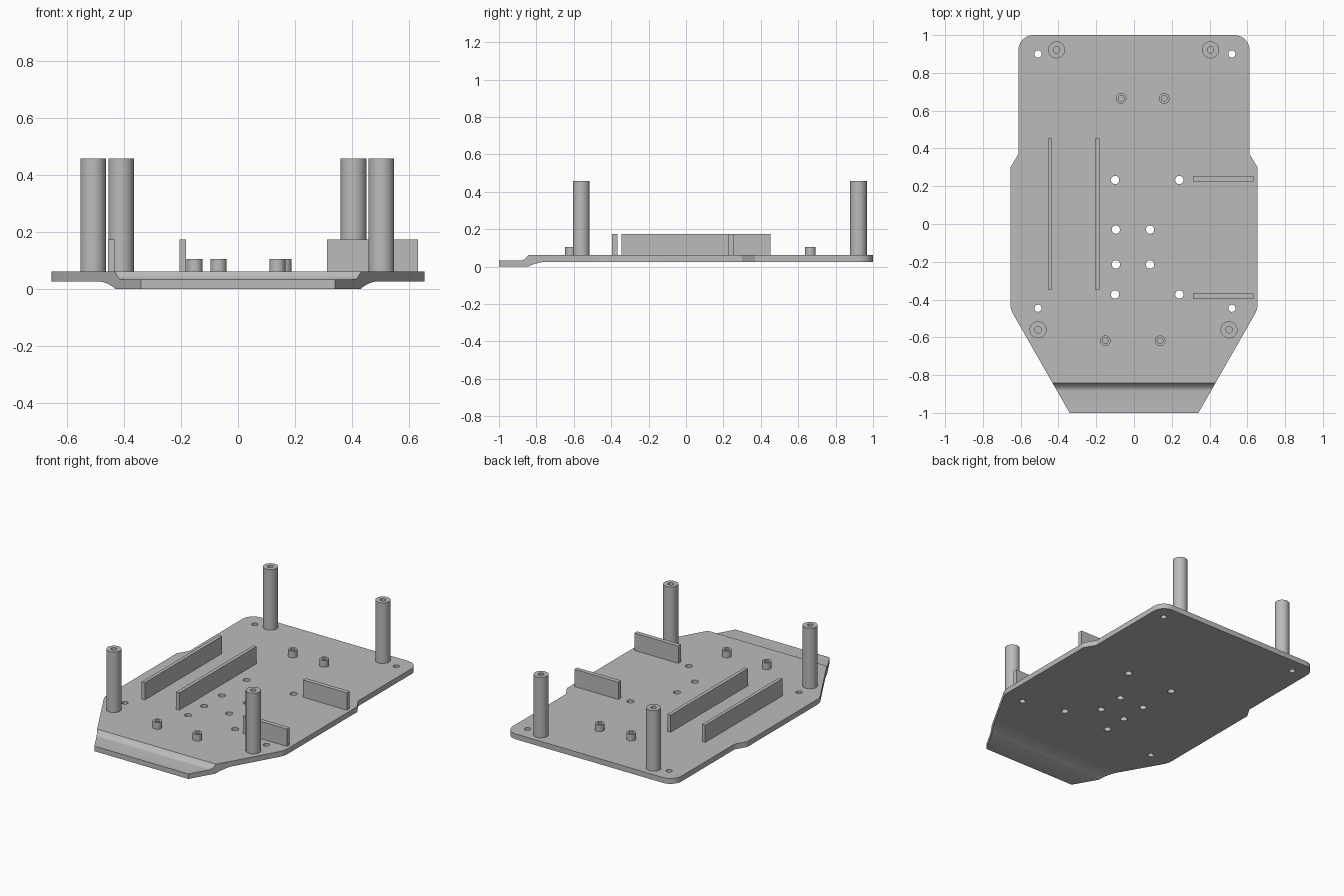
import bpy, bmesh, math
from mathutils import Vector

cube = bpy.data.objects.get("Cube")
if cube:
    bpy.data.objects.remove(cube)

grey = bpy.data.materials.new("plain grey")
grey.use_nodes = True
colour = (0.5, 0.5, 0.5, 1)
grey.diffuse_color = colour
grey.node_tree.nodes["Principled BSDF"].inputs["Base Color"].default_value = colour

TOP, UNDER, LIP = 0.061, 0.026, 0.033


def finish(name, bm, smooth=True):
    bmesh.ops.recalc_face_normals(bm, faces=bm.faces)
    mesh = bpy.data.meshes.new(name)
    bm.to_mesh(mesh)
    bm.free()
    mesh.materials.append(grey)
    ob = bpy.data.objects.new(name, mesh)
    bpy.context.collection.objects.link(ob)
    select(ob)
    if smooth:
        bpy.ops.object.shade_smooth_by_angle(angle=math.radians(30))
    return ob


def select(ob):
    bpy.ops.object.select_all(action='DESELECT')
    ob.select_set(True)
    bpy.context.view_layer.objects.active = ob


def prism(bm, points, offset):
    """Extrude a closed loop of 3D points by an offset."""
    face = bm.faces.new([bm.verts.new(p) for p in points])
    ext = bmesh.ops.extrude_face_region(bm, geom=[face], use_keep_orig=True)
    verts = [v for v in ext["geom"] if isinstance(v, bmesh.types.BMVert)]
    bmesh.ops.translate(bm, verts=verts, vec=Vector(offset))


def circle(x, y, r, z, n=32):
    return [(x + r * math.cos(2 * math.pi * i / n),
             y + r * math.sin(2 * math.pi * i / n), z) for i in range(n)]


def boolean(ob, cutter, operation):
    mod = ob.modifiers.new(operation, 'BOOLEAN')
    mod.object, mod.operation, mod.solver = cutter, operation, 'EXACT'
    select(ob)
    bpy.ops.object.modifier_apply(modifier=mod.name)
    bpy.data.objects.remove(cutter)


def tube(name, x, y, r, bore, z1):
    """Standoff with an open bore."""
    bm = bmesh.new()
    rings = [[bm.verts.new(p) for p in circle(x, y, rad, z)]
             for rad, z in ((bore, TOP), (bore, z1), (r, z1), (r, TOP))]
    n = len(rings[0])
    for k in range(4):
        a, b = rings[k], rings[(k + 1) % 4]
        for i in range(n):
            j = (i + 1) % n
            bm.faces.new((a[i], a[j], b[j], b[i]))
    finish(name, bm)


def wall(name, x0, x1, y0, y1):
    bm = bmesh.new()
    z = TOP - 0.002
    prism(bm, [(x0, y0, z), (x1, y0, z), (x1, y1, z), (x0, y1, z)],
          (0, 0, 0.174 - z))
    finish(name, bm, False)


# Base plate: side profile with a stepped front lip, swept across the width
steps = [i / 8 for i in range(9)]
under = [(-0.845 + 0.105 * t, UNDER * (1 - (1 - t) ** 2)) for t in steps]
over = [(-0.843 - 0.04 * t, LIP + (TOP - LIP) * (1 - t) ** 2) for t in steps]
profile = [(-1, 0)] + under + [(1, UNDER), (1, TOP)] + over + [(-1, LIP)]
bm = bmesh.new()
prism(bm, [(-0.8, y, z) for y, z in profile], (1.6, 0, 0))
plate = finish("base_plate", bm, False)

# Plate outline: tapered nose, wide middle, rounded rear corners
half = [(0.341, -1), (0.64, -0.477), (0.65, -0.455), (0.654, -0.435),
        (0.654, 0.3), (0.612, 0.37)]
half += [(0.532 + 0.08 * math.cos(a), 0.92 + 0.08 * math.sin(a))
         for a in (math.pi / 2 * i / 10 for i in range(11))]
outline = half + [(-x, y) for x, y in reversed(half)]
bm = bmesh.new()
prism(bm, [(x, y, -0.1) for x, y in outline], (0, 0, 0.3))
boolean(plate, finish("outline_cutter", bm, False), 'INTERSECT')

# Through holes
holes = [(x, y, 0.019) for x in (-0.508, 0.518) for y in (0.9, -0.446)]
holes += [(x, y, 0.022) for x in (-0.1, 0.24) for y in (0.233, -0.373)]
holes += [(x, y, 0.022) for x in (-0.096, 0.085) for y in (-0.03, -0.214)]
bm = bmesh.new()
for x, y, r in holes:
    prism(bm, circle(x, y, r, -0.1, 24), (0, 0, 0.3))
boolean(plate, finish("hole_cutter", bm, False), 'DIFFERENCE')
select(plate)
bpy.ops.object.shade_smooth_by_angle(angle=math.radians(25))

# Tall corner posts
for name, x, y in (("rear_right", -0.41, 0.922), ("rear_left", 0.405, 0.922),
                   ("front_right", -0.508, -0.56), ("front_left", 0.503, -0.56)):
    tube(name + "_post", x, y, 0.045, 0.017, 0.458)

# Short mounting bosses
for name, x, y in (("rear_right", -0.068, 0.665), ("rear_left", 0.16, 0.665),
                   ("front_right", -0.152, -0.618), ("front_left", 0.138, -0.618)):
    tube(name + "_boss", x, y, 0.028, 0.015, 0.105)

# Upright walls
wall("outer_long_wall", -0.456, -0.433, -0.346, 0.453)
wall("inner_long_wall", -0.206, -0.183, -0.346, 0.453)
wall("rear_short_wall", 0.313, 0.632, 0.225, 0.254)
wall("front_short_wall", 0.313, 0.632, -0.396, -0.367)
